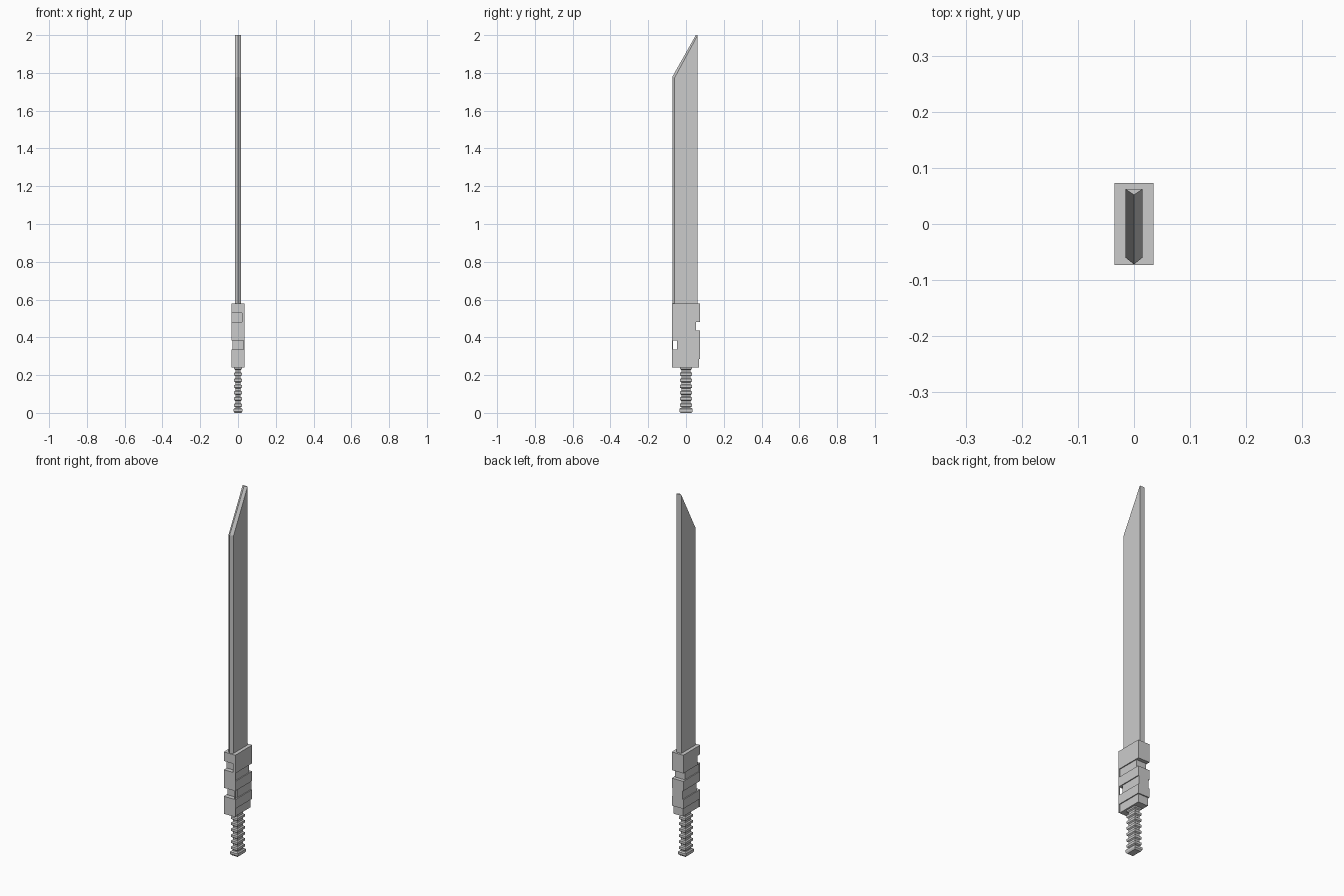
import bpy, bmesh

if "Cube" in bpy.data.objects:
    bpy.data.objects.remove(bpy.data.objects["Cube"], do_unlink=True)

# One plain grey for the whole model
GREY = (0.6, 0.6, 0.6, 1)
steel = bpy.data.materials.new("steel_grey")
steel.use_nodes = True
steel.diffuse_color = GREY
steel.node_tree.nodes["Principled BSDF"].inputs["Base Color"].default_value = GREY


def finish(name, bm):
    bmesh.ops.recalc_face_normals(bm, faces=bm.faces)
    mesh = bpy.data.meshes.new(name)
    bm.to_mesh(mesh)
    bm.free()
    mesh.materials.append(steel)
    obj = bpy.data.objects.new(name, mesh)
    bpy.context.collection.objects.link(obj)
    return obj


def rect_loft(name, sections):
    """Stack rectangular sections (x0, x1, y0, y1, z) into a closed solid."""
    bm = bmesh.new()
    rings = [[bm.verts.new(p) for p in
              ((x0, y0, z), (x1, y0, z), (x1, y1, z), (x0, y1, z))]
             for x0, x1, y0, y1, z in sections]
    for low, high in zip(rings, rings[1:]):
        for i in range(4):
            j = (i + 1) % 4
            bm.faces.new((low[i], low[j], high[j], high[i]))
    bm.faces.new(rings[0][::-1])
    bm.faces.new(rings[-1])
    return finish(name, bm)


def box(name, x0, x1, y0, y1, z0, z1):
    return rect_loft(name, [(x0, x1, y0, y1, z0), (x0, x1, y0, y1, z1)])


# Blade: ridged cutting edge that continues along the slanted tip
def blade():
    bm = bmesh.new()
    ridge = [bm.verts.new((0, y, z)) for y, z in
             ((-0.072, 0.57), (-0.072, 1.78), (0.052, 2))]
    sides = [[bm.verts.new((x, y, z)) for y, z in
              ((-0.06, 0.57), (-0.06, 1.775), (0.062, 2), (0.062, 0.57))]
             for x in (-0.015, 0.015)]
    for side in sides:
        bm.faces.new(side)
        for i in range(2):
            bm.faces.new((ridge[i], ridge[i + 1], side[i + 1], side[i]))
    a, b = sides
    bm.faces.new((a[2], b[2], b[3], a[3]))
    bm.faces.new((a[2], b[2], ridge[2]))
    bm.faces.new((a[3], b[3], b[0], ridge[0], a[0]))
    return finish("blade", bm)


blade()

# Guard block with staggered notches and shallow side grooves
W, D = 0.035, 0.0735
guard = box("guard_block", -W, W, -D, D, 0.24, 0.58)
cuts = [
    (-0.05, 0.02, -0.1, -D + 0.025, 0.482, 0.53),
    (-0.05, 0.03, -0.1, -D + 0.025, 0.336, 0.383),
    (-0.05, 0.03, D - 0.02, 0.1, 0.436, 0.48),
    (-0.05, 0.05, D - 0.006, 0.1, 0.2, 0.285),
]
for z0, z1 in ((0.436, 0.48), (0.336, 0.383), (0.2, 0.285)):
    for s in (-1, 1):
        lo, hi = sorted((s * (W - 0.005), s * 0.05))
        cuts.append((lo, hi, -D + 0.004, 0.1, z0, z1))

bpy.context.view_layer.objects.active = guard
for c in cuts:
    cutter = box("notch_cutter", *c)
    cutter.hide_render = True
    mod = guard.modifiers.new("notch", "BOOLEAN")
    mod.operation = "DIFFERENCE"
    mod.solver = "EXACT"
    mod.object = cutter
    bpy.ops.object.modifier_apply(modifier=mod.name)
    bpy.data.objects.remove(cutter, do_unlink=True)

# Ribbed grip: repeated wide bands with tapered grooves
sections = []
RIBS, BASE, TOP = 7, 0.02, 0.25
step = (TOP - BASE) / RIBS
for i in range(RIBS):
    z = BASE + i * step
    for t, inset in ((0, 0.006), (0.3, 0.006), (0.45, 0), (0.85, 0)):
        x, y = 0.02 - inset, 0.031 - inset
        sections.append((-x, x, -y, y, z + t * step))
rect_loft("grip", sections)

# Pommel cap
rect_loft("pommel", [(-x, x, -y, y, z) for x, y, z in
                     ((0.018, 0.029, 0), (0.023, 0.035, 0.008),
                      (0.023, 0.035, 0.02), (0.018, 0.029, 0.026))])
